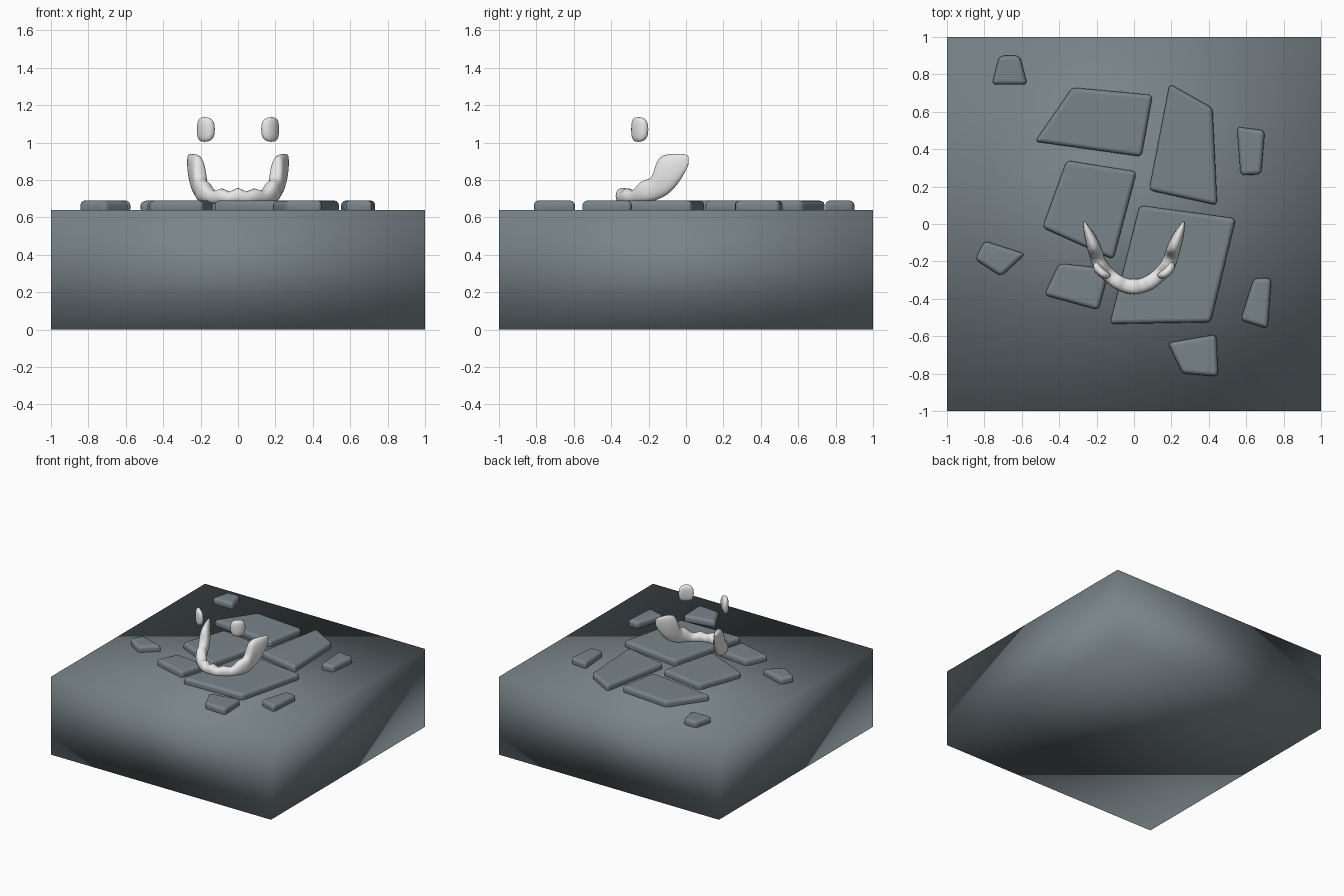
import bpy, bmesh, math
from mathutils import Matrix, Vector

default = bpy.data.objects.get("Cube")
if default:
    bpy.data.objects.remove(default, do_unlink=True)


def material(name, rgb):
    mat = bpy.data.materials.new(name)
    mat.use_nodes = True
    colour = (*rgb, 1)
    mat.diffuse_color = colour
    mat.node_tree.nodes["Principled BSDF"].inputs["Base Color"].default_value = colour
    return mat


rock = material("slate_rock", (.19, .23, .25))
bone = material("pale_bone", (.8, .8, .8))


def finish(bm, name, mat):
    """Turn a bmesh into a smooth shaded object with one material."""
    bmesh.ops.recalc_face_normals(bm, faces=bm.faces)
    for face in bm.faces:
        face.smooth = True
    mesh = bpy.data.meshes.new(name)
    bm.to_mesh(mesh)
    bm.free()
    mesh.materials.append(mat)
    obj = bpy.data.objects.new(name, mesh)
    bpy.context.collection.objects.link(obj)
    return obj


# Ground block
GROUND = .64
bm = bmesh.new()
bmesh.ops.create_cube(bm, size=1)
bmesh.ops.scale(bm, vec=(2, 2, GROUND), verts=bm.verts)
bmesh.ops.translate(bm, vec=(0, 0, GROUND / 2), verts=bm.verts)
finish(bm, "ground_block", rock)


# Paving stones: bevelled prisms sunk slightly into the ground
def paving_stone(name, outline):
    bm = bmesh.new()
    base = bm.faces.new([bm.verts.new((x, y, GROUND - .02)) for x, y in outline])
    top = bmesh.ops.extrude_face_region(bm, geom=[base], use_keep_orig=True)
    raised = [g for g in top["geom"] if isinstance(g, bmesh.types.BMVert)]
    bmesh.ops.translate(bm, vec=(0, 0, .07), verts=raised)
    bmesh.ops.recalc_face_normals(bm, faces=bm.faces)
    bmesh.ops.bevel(bm, geom=bm.edges[:], offset=.024, segments=3, profile=.5,
                    affect='EDGES', clamp_overlap=True)
    obj = finish(bm, name, rock)
    normals = obj.modifiers.new("flat_tops", 'WEIGHTED_NORMAL')
    normals.keep_sharp = True


stones = {
    "back_left_slab": [(-.53, .44), (-.33, .73), (.1, .69), (.04, .36)],
    "back_right_slab": [(.19, .75), (.42, .62), (.445, .1), (.08, .18)],
    "middle_slab": [(-.36, .34), (.015, .28), (-.11, -.19), (-.49, -.02)],
    "front_slab": [(.03, .1), (.545, .03), (.41, -.525), (-.13, -.535)],
    "small_slab": [(-.4, -.21), (-.13, -.24), (-.19, -.46), (-.48, -.38)],
    "corner_pebble": [(-.72, .9), (-.61, .9), (-.57, .745), (-.76, .745)],
    "side_pebble": [(.55, .52), (.7, .5), (.68, .265), (.57, .26)],
    "pointed_pebble": [(-.8, -.09), (-.58, -.16), (-.71, -.28), (-.85, -.19)],
    "tall_pebble": [(.64, -.29), (.735, -.29), (.715, -.56), (.57, -.515)],
    "front_pebble": [(.18, -.635), (.44, -.59), (.45, -.815), (.26, -.8)],
}
for name, outline in stones.items():
    paving_stone(name, outline)

# Toothed grin: oval sections along half a curve (x, y, low, high, thickness)
half = [
    (0, -.338, .67, .78, .09),
    (.045, -.33, .67, .72, .08),
    (.087, -.312, .67, .775, .085),
    (.13, -.278, .67, .72, .075),
    (.175, -.235, .675, .81, .09),
    (.193, -.195, .68, .8, .08),
    (.2, -.168, .685, .84, .08),
    (.205, -.152, .69, .93, .08),
    (.222, -.1, .71, .945, .075),
    (.245, -.045, .77, .945, .055),
    (.263, 0, .85, .94, .022),
    (.268, .015, .88, .93, .006),
]
sections = [(-x, *rest) for x, *rest in half[:0:-1]] + half
SIDES = 10


def soft(value, power):
    return math.copysign(abs(value) ** power, value)


bm = bmesh.new()
rings = []
for i, (x, y, low, high, thick) in enumerate(sections):
    before, after = sections[max(i - 1, 0)], sections[min(i + 1, len(sections) - 1)]
    along = Vector((after[0] - before[0], after[1] - before[1], 0)).normalized()
    across = Vector((along.y, -along.x, 0))
    centre = Vector((x, y, (low + high) / 2))
    ring = []
    for k in range(SIDES):
        a = math.tau * k / SIDES
        offset = across * soft(math.cos(a), .8) * thick / 2
        offset.z = soft(math.sin(a), .8) * (high - low) / 2
        ring.append(bm.verts.new(centre + offset))
    rings.append(ring)
for one, two in zip(rings, rings[1:]):
    for k in range(SIDES):
        n = (k + 1) % SIDES
        bm.faces.new((one[k], one[n], two[n], two[k]))
bm.faces.new(rings[0])
bm.faces.new(rings[-1])
grin = finish(bm, "toothed_grin", bone)
grin.modifiers.new("rounding", 'SUBSURF').levels = 1
grin.modifiers["rounding"].render_levels = 1

# Floating eyes: squarish pads, bowed and turned outward
for side, name in ((1, "left_eye"), (-1, "right_eye")):
    bm = bmesh.new()
    bmesh.ops.create_uvsphere(bm, u_segments=20, v_segments=12, radius=1)
    for v in bm.verts:
        x, y, z = (soft(c, .75) for c in v.co)
        size = max(1, math.sqrt(x * x + z * z) / 1.1)
        x, z = x * .057 / size, z * .066 / size
        v.co = (x, y * .024 + 4 * x * x, z)
    bm.transform(Matrix.Translation((side * .179, -.255, 1.07))
                 @ Matrix.Rotation(side * math.radians(43), 4, 'Z'))
    finish(bm, name, bone)
